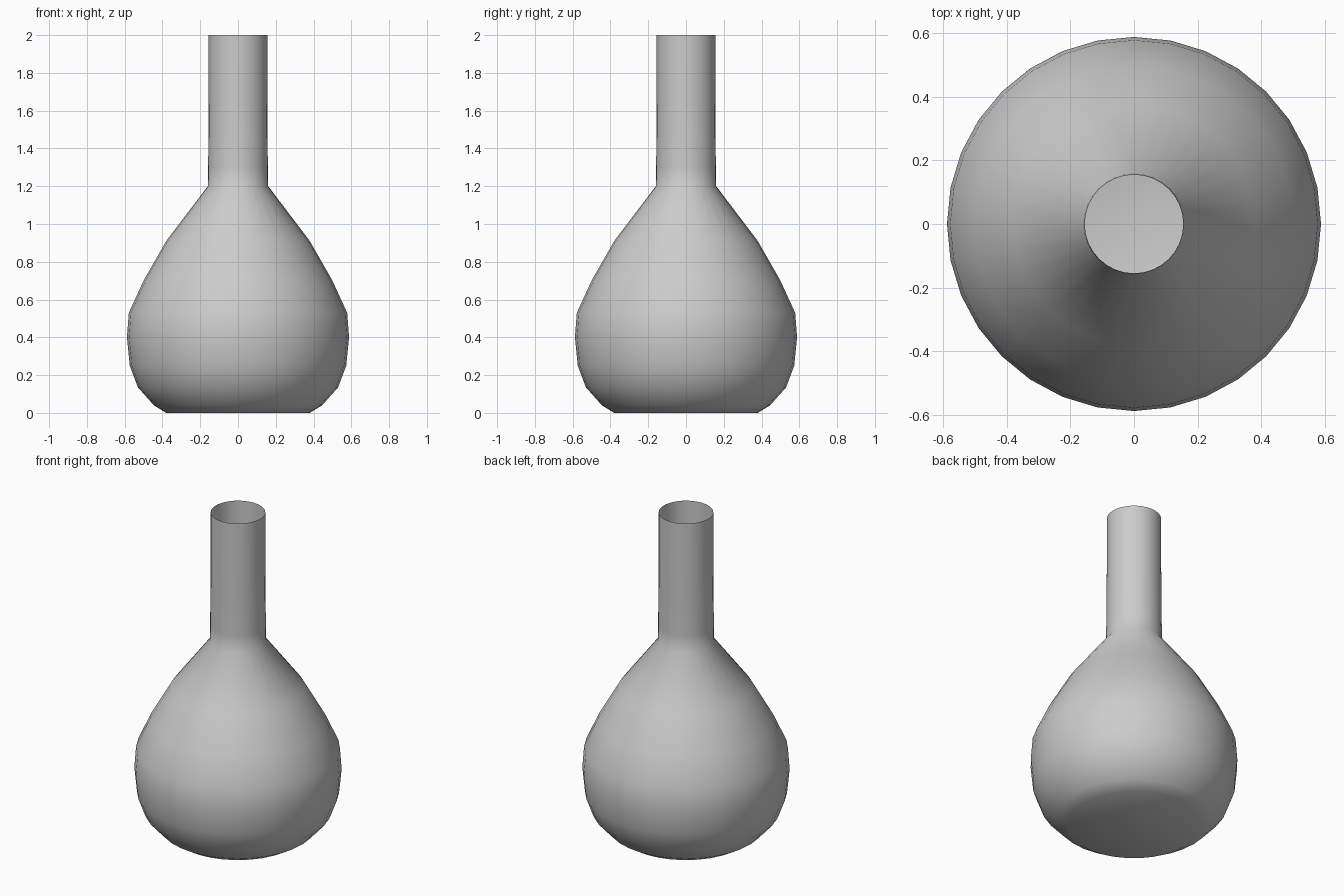
import bpy, bmesh
from math import sin, cos, tau

if "Cube" in bpy.data.objects:
    bpy.data.objects.remove(bpy.data.objects["Cube"])

SIDES = 32
# Profile (radius, height): base, round belly, shoulder, neck
PROFILE = [(0.38, 0.0), (0.445, 0.04), (0.53, 0.135), (0.573, 0.25),
           (0.588, 0.40), (0.578, 0.53), (0.50, 0.70), (0.38, 0.91),
           (0.16, 1.20), (0.158, 1.30), (0.155, 1.66), (0.155, 2.0)]

# Flask: thin lathed shell, closed base, open mouth
bm = bmesh.new()
rings = [[bm.verts.new((r * cos(tau * i / SIDES), r * sin(tau * i / SIDES), z))
          for i in range(SIDES)] for r, z in PROFILE]
for low, high in zip(rings, rings[1:]):
    for i in range(SIDES):
        j = (i + 1) % SIDES
        bm.faces.new((low[i], low[j], high[j], high[i]))
bm.faces.new(rings[0][::-1])
for face in bm.faces:
    face.smooth = True

mesh = bpy.data.meshes.new("flask")
bm.to_mesh(mesh)
bm.free()
flask = bpy.data.objects.new("flask", mesh)
bpy.context.collection.objects.link(flask)
